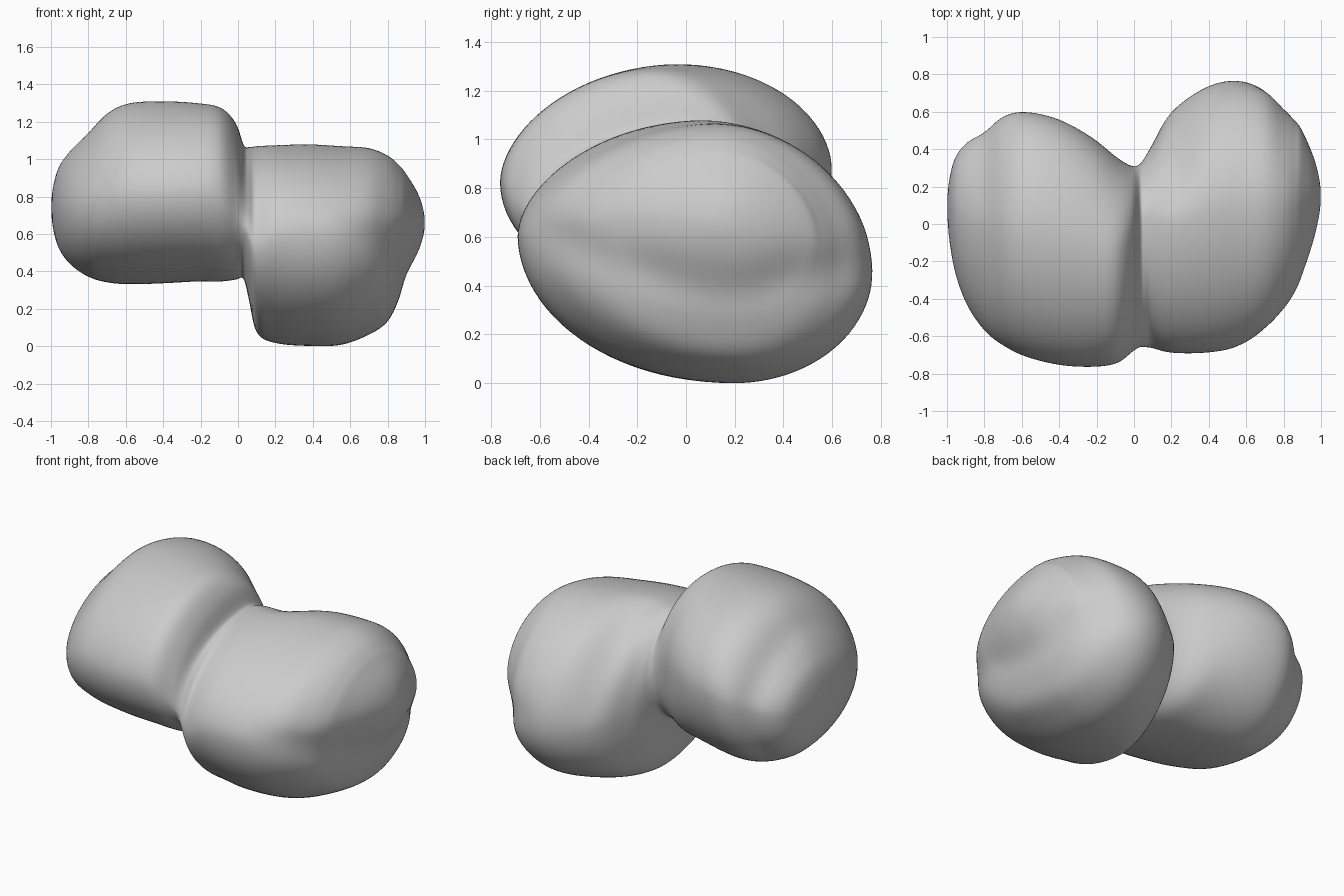
import bpy
import bmesh
from math import sin, cos, exp, tau

if "Cube" in bpy.data.objects:
    bpy.data.objects.remove(bpy.data.objects["Cube"], do_unlink=True)

# Stations along the body: x, front, back, bottom, top
STATIONS = [
    (-1, .1, .1, .74, .74), (-.97, -.2, .32, .55, .93), (-.9, -.42, .43, .44, 1.04),
    (-.8, -.57, .49, .37, 1.14), (-.7, -.65, .575, .34, 1.245), (-.58, -.71, .6, .33, 1.3),
    (-.4, -.755, .56, .335, 1.31), (-.22, -.765, .46, .345, 1.3), (-.09, -.745, .355, .345, 1.275),
    (-.01, -.685, .31, .355, 1.19), (.03, -.66, .32, .36, 1.075), (.06, -.66, .36, .24, 1.065),
    (.1, -.665, .43, .07, 1.07), (.2, -.69, .6, .015, 1.075), (.38, -.69, .73, 0, 1.08),
    (.55, -.66, .77, .005, 1.07), (.7, -.58, .73, .06, 1.06), (.8, -.47, .63, .13, 1.02),
    (.86, -.37, .56, .25, .97), (.9, -.27, .5, .38, .92), (.97, -.05, .33, .52, .8),
    (1, .15, .15, .66, .66),
]
STEPS = 6      # rings between two stations
SIDES = 96     # points around each ring


def catmull(a, b, c, d, t):
    return b + .5 * t * (c - a + t * (2 * a - 5 * b + 4 * c - d + t * (3 * (b - c) + d - a)))


def mirrored_end(end, inner):
    """Phantom station past a tip, so the tip closes as a round cap."""
    return (inner[0],) + tuple(2 * e - i for e, i in zip(end[1:], inner[1:]))


def smooth_stations(rows):
    pts = [mirrored_end(rows[0], rows[1])] + rows + [mirrored_end(rows[-1], rows[-2])]
    out = []
    for quad in zip(pts, pts[1:], pts[2:], pts[3:]):
        for k in range(STEPS):
            out.append([catmull(*vals, k / STEPS) for vals in zip(*quad)])
    return out[1:]


def mix(a, b, t):
    return a + (b - a) * t


def ramp(value, low, high):
    t = min(max((value - low) / (high - low), 0), 1)
    return t * t * (3 - 2 * t)


def bump(value, centre, width):
    return exp(-((value - centre) / width) ** 2)


def groove(x, y, z):
    """Shallow belt pressed into the flank of the large lobe."""
    line = .4 + .35 * (y - .2) ** 2
    depth = .035 * bump(z, line, .1) * ramp(x, .45, .85) * ramp(abs(y - .15), 0, .4)
    return mix(x, .4, depth), mix(y, .1, depth), z


def ring_point(station, angle):
    """Four superelliptic arcs joining the front, top, back and bottom extremes."""
    x, front, back, bottom, top = station
    c, s = cos(angle), sin(angle)
    blend = ramp(x, -.3, .3)
    neck = bump(x, .04, .1)
    # Where the four extremes sit
    y_mid = mix(front, back, .54 + .15 * neck if s > 0 else .61)
    z_front = mix(bottom, top, mix(.5, .56, blend) - .1 * neck)
    z_back = mix(bottom, top, mix(.57, .43, blend))
    z_mid = z_back if c > 0 else z_front
    # Flatter shoulders on top, with hollows behind the neck and at the small lobe's end
    if s <= 0:
        power = 2 + .5 * bump(x, -.15, .15) if c > 0 else 2 - .25 * bump(x, .12, .15)
    elif c <= 0:
        power = 1.8 + .15 * neck
    else:
        power = mix(2, 1.88, blend) - .35 * bump(x, .22, .12) - .3 * bump(x, -.8, .2)
    run = abs(c) ** (2 / power)
    rise = abs(s) ** (2 / power)
    y = mix(y_mid, back if c > 0 else front, run)
    z = mix(z_mid, top if s > 0 else bottom, rise)
    return groove(x, y, z)


def make_material(name, rgb):
    mat = bpy.data.materials.new(name)
    mat.use_nodes = True
    mat.diffuse_color = (*rgb, 1)
    mat.node_tree.nodes["Principled BSDF"].inputs["Base Color"].default_value = (*rgb, 1)
    return mat


# Two-lobed body: rings lofted along x, closed by a fan at each tip
bm = bmesh.new()
rings = [[bm.verts.new(ring_point(st, tau * i / SIDES)) for i in range(SIDES)]
         for st in smooth_stations(STATIONS)]
for r0, r1 in zip(rings, rings[1:]):
    for i in range(SIDES):
        j = (i + 1) % SIDES
        bm.faces.new((r0[i], r0[j], r1[j], r1[i]))
for tip, ring in ((STATIONS[0], rings[0]), (STATIONS[-1], rings[-1])):
    centre = bm.verts.new((tip[0], tip[1], tip[3]))
    for i in range(SIDES):
        bm.faces.new((centre, ring[i], ring[(i + 1) % SIDES]))
bmesh.ops.recalc_face_normals(bm, faces=bm.faces)

mesh = bpy.data.meshes.new("two_lobed_rock")
bm.to_mesh(mesh)
bm.free()
rock = bpy.data.objects.new("two_lobed_rock", mesh)
bpy.context.collection.objects.link(rock)
mesh.materials.append(make_material("stone grey", (.6, .6, .6)))
mesh.shade_smooth()

# Soften small ripples left by the loft
relax = rock.modifiers.new("relax", "SMOOTH")
relax.factor = .5
relax.iterations = 8
